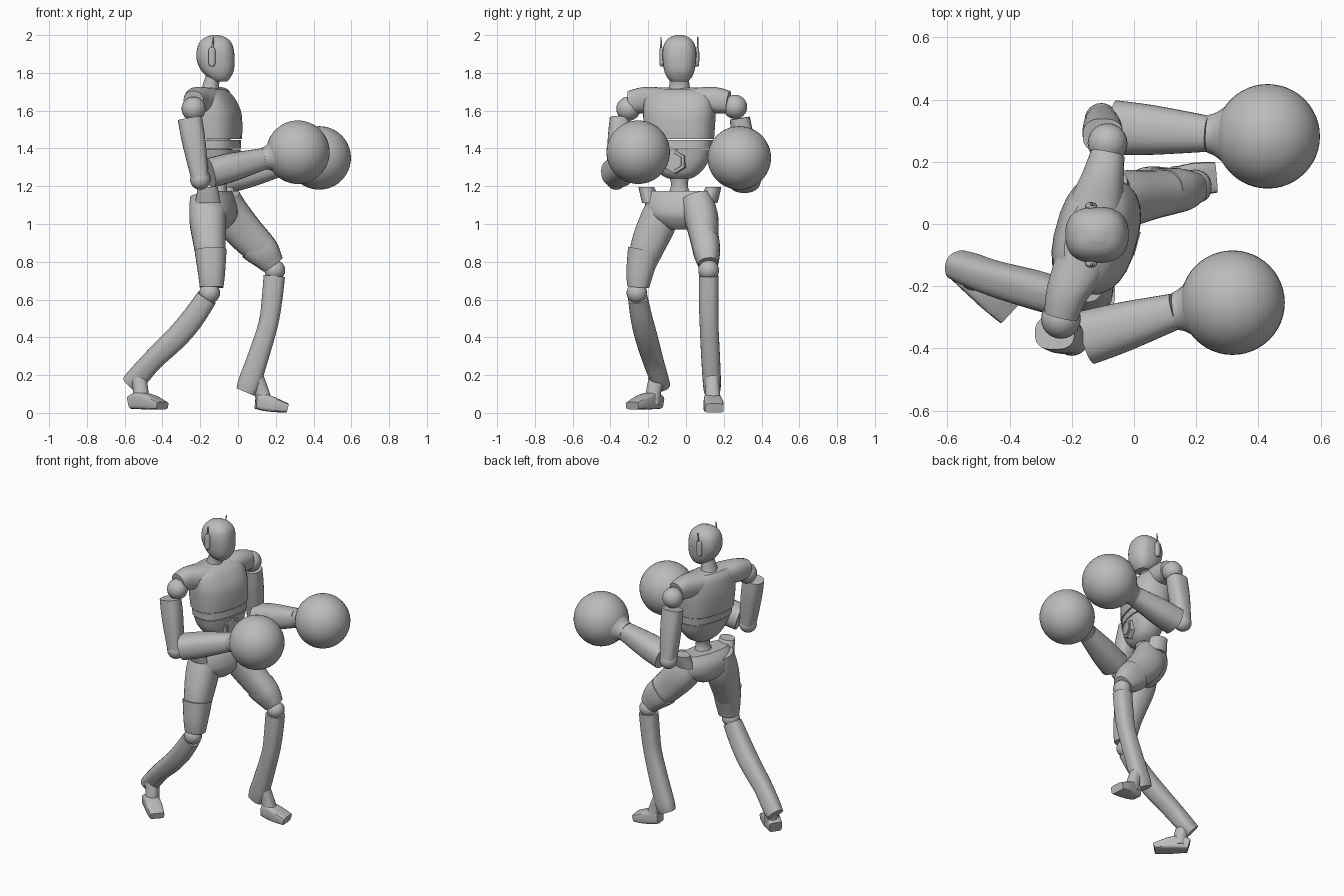
import bpy, bmesh, math
from mathutils import Vector, Matrix

cube = bpy.data.objects.get("Cube")
if cube:
    bpy.data.objects.remove(cube)

grey = bpy.data.materials.new("plain_grey")
grey.use_nodes = True
GREY = (0.5, 0.5, 0.5, 1)
grey.diffuse_color = GREY
grey.node_tree.nodes["Principled BSDF"].inputs["Base Color"].default_value = GREY

FRONT, UP = Vector((1, 0, 0)), Vector((0, 0, 1))
CHEST = Vector((0.96, -0.27, 0))     # the trunk is twisted to its right
MID_Y = -0.035


def finish(name, bm, angle=35):
    """Turn a bmesh into a shaded, coloured object."""
    bmesh.ops.recalc_face_normals(bm, faces=bm.faces)
    mesh = bpy.data.meshes.new(name)
    bm.to_mesh(mesh)
    bm.free()
    mesh.materials.append(grey)
    obj = bpy.data.objects.new(name, mesh)
    bpy.context.collection.objects.link(obj)
    bpy.ops.object.select_all(action='DESELECT')
    obj.select_set(True)
    bpy.context.view_layer.objects.active = obj
    bpy.ops.object.shade_smooth_by_angle(angle=math.radians(angle))
    return obj


def spline(rows, steps):
    """Catmull-Rom interpolation through rows of numbers."""
    out, last = [], len(rows) - 1
    for i in range(last):
        a, b, c, d = (rows[max(0, min(last, i + k))] for k in (-1, 0, 1, 2))
        for s in range(steps):
            t = s / steps
            out.append([q + t * (r - p) / 2
                        + t * t * (2 * p - 5 * q + 4 * r - s4) / 2
                        + t ** 3 * (3 * q - p - 3 * r + s4) / 2
                        for p, q, r, s4 in zip(a, b, c, d)])
    return out + [list(rows[-1])]


def loft(rows, ref=FRONT, power=2, sides=24, steps=4, flat=False):
    """Skin rounded sections (x, y, z, half size along ref, half size across)."""
    rows = spline(rows, steps)
    bm = bmesh.new()
    rings = []
    for i, row in enumerate(rows):
        nxt, prv = rows[min(i + 1, len(rows) - 1)], rows[max(i - 1, 0)]
        axis = UP if flat else (Vector(nxt[:3]) - Vector(prv[:3])).normalized()
        u = (ref - axis * ref.dot(axis)).normalized()
        v = axis.cross(u)
        ring = []
        for k in range(sides):
            a = math.tau * (k + 0.5) / sides
            c, s = math.cos(a), math.sin(a)
            c = math.copysign(abs(c) ** (2 / power), c)
            s = math.copysign(abs(s) ** (2 / power), s)
            ring.append(bm.verts.new(Vector(row[:3]) + u * c * row[3] + v * s * row[4]))
        rings.append(ring)
    for lo, hi in zip(rings, rings[1:]):
        for k in range(sides):
            j = (k + 1) % sides
            bm.faces.new((lo[k], lo[j], hi[j], hi[k]))
    bm.faces.new(rings[0])
    bm.faces.new(rings[-1])
    return bm


def part(name, rows, **options):
    return finish(name, loft(rows, **options))


def ball(name, centre, radius, segments=24):
    bm = bmesh.new()
    bmesh.ops.create_uvsphere(bm, u_segments=segments, v_segments=segments // 2,
                              radius=radius, matrix=Matrix.Translation(centre))
    return finish(name, bm)


def column(rows):
    """Sections on the body's centre line: (z, x, depth, width)."""
    return [(x, MID_Y, z, d, w) for z, x, d, w in rows]


# Head, with the visor sunk into the face
bm = loft(column([(1.755, -.095, .04, .045), (1.775, -.1, .06, .065),
                  (1.81, -.108, .085, .08), (1.86, -.117, .1, .088),
                  (1.91, -.12, .1, .09), (1.955, -.12, .088, .08),
                  (1.985, -.12, .06, .055), (2, -.12, .02, .02)]),
          power=2.5, sides=32, flat=True)
visor = [f for f in bm.faces if f.calc_center_median().x > -0.07
         and 1.83 < f.calc_center_median().z < 1.95]
bmesh.ops.inset_region(bm, faces=visor, thickness=0.004, depth=-0.007)
finish("head", bm)
part("neck", column([(1.68, -.15, .06, .075), (1.73, -.145, .045, .055),
                     (1.79, -.13, .04, .05)]), flat=True)
for side, label in ((-1, "right"), (1, "left")):
    y = MID_Y + side * 0.093
    part(label + "_ear", [(-.138, y, 1.835, .008, .008), (-.138, y, 1.85, .018, .012),
                          (-.138, y, 1.92, .018, .012), (-.138, y, 1.935, .008, .008)])
    part(label + "_antenna", [(-.135, y + side * .004, 1.93, .006, .005),
                              (-.13, y + side * .004, 1.99, .003, .003)])

# Trunk
part("chest", column([(1.715, -.15, .065, .12), (1.68, -.14, .1, .18),
                      (1.6, -.125, .128, .193), (1.52, -.12, .132, .19),
                      (1.45, -.117, .127, .185)]), ref=CHEST, power=2.5, flat=True)
part("rib_band", column([(1.445, -.115, .12, .18), (1.4, -.112, .118, .178)]),
     ref=CHEST, power=2.5, flat=True)
part("abdomen", column([(1.395, -.11, .115, .175), (1.33, -.105, .1, .155),
                        (1.27, -.1, .075, .11), (1.24, -.1, .045, .06)]),
     ref=CHEST, power=2.4, flat=True)
part("shoulder_yoke", [(-.235, -.295, 1.645, .06, .055), (-.215, -.22, 1.655, .07, .068),
                       (-.17, -.12, 1.655, .068, .085), (-.125, .05, 1.655, .068, .085),
                       (-.1, .15, 1.655, .07, .068), (-.085, .225, 1.645, .06, .055)],
     ref=UP, power=2.4)
part("waist", column([(1.27, -.1, .05, .06), (1.2, -.1, .04, .045),
                      (1.13, -.11, .06, .08)]), ref=CHEST, flat=True)
part("pelvis", column([(1.175, -.12, .07, .17), (1.12, -.125, .105, .185),
                       (1.05, -.12, .11, .175), (1, -.115, .08, .11),
                       (.97, -.11, .045, .05)]), ref=CHEST, power=2.3, flat=True)

# Hexagonal buckle in two steps
for name, radius, depth in (("buckle_rim", .068, .05), ("buckle_plate", .05, .065)):
    bm = bmesh.new()
    bmesh.ops.create_cone(bm, cap_ends=True, segments=6, radius1=radius, radius2=radius * .9,
                          depth=depth, matrix=Matrix.Translation((-.02, -.055, 1.33))
                          @ CHEST.to_track_quat('Z', 'Y').to_matrix().to_4x4())
    finish(name, bm, 20)

# Flared hip sockets
for label, x, y, out in (("right", -.16, -.18, -.03), ("left", -.075, .115, .03)):
    part(label + "_hip_flare", [(x, y, 1.11, .07, .05), (x, y + out * .6, 1.16, .06, .045),
                                (x, y + out, 1.195, .055, .04)], ref=CHEST, flat=True)

# Legs: thigh, sleeve above the knee, knee ball, shin, ankle
part("right_thigh", [(-.16, -.11, 1.14, .095, .08), (-.16, -.145, 1.02, .097, .1),
                     (-.15, -.2, .89, .085, .092), (-.143, -.24, .76, .068, .07),
                     (-.14, -.25, .68, .06, .06)], power=2.3)
part("right_knee_sleeve", [(-.145, -.222, .86, .085, .087), (-.14, -.245, .74, .072, .072),
                           (-.14, -.253, .665, .063, .058)], power=2.4)
ball("right_knee", (-.15, -.26, .635), .055)
part("right_shin", [(-.165, -.255, .61, .055, .052), (-.24, -.235, .5, .06, .058),
                    (-.325, -.21, .4, .06, .06), (-.45, -.175, .28, .055, .055),
                    (-.53, -.145, .19, .057, .05), (-.57, -.13, .15, .052, .045)], power=2.6)
part("right_ankle", [(-.53, -.15, .2, .045, .045), (-.515, -.17, .12, .04, .04),
                     (-.515, -.18, .05, .05, .045)], power=2.4)
part("left_thigh", [(-.08, .055, 1.13, .095, .085), (-.035, .08, 1.04, .105, .09),
                    (.05, .095, .94, .098, .078), (.12, .105, .87, .088, .07),
                    (.175, .115, .8, .066, .055)], power=2.3)
part("left_knee_sleeve", [(.09, .105, .895, .097, .074), (.14, .11, .845, .086, .07),
                          (.185, .118, .785, .062, .052)], power=2.5)
ball("left_knee", (.195, .12, .755), .055)
part("left_shin", [(.192, .12, .725, .057, .052), (.18, .12, .6, .055, .052),
                   (.16, .122, .47, .052, .05), (.108, .13, .3, .056, .05),
                   (.06, .137, .16, .06, .048), (.04, .138, .11, .052, .042)], power=2.6)
part("left_ankle", [(.085, .135, .22, .04, .04), (.12, .14, .13, .038, .038),
                    (.14, .142, .05, .045, .045)], power=2.4)

# Feet: blocky wedges from heel to toe
part("right_foot", [(-.56, -.15, .055, .035, .04), (-.52, -.18, .065, .045, .045),
                    (-.46, -.23, .055, .038, .05), (-.4, -.285, .038, .02, .045)],
     ref=UP, power=5, sides=16, steps=2)
part("left_foot", [(.095, .135, .06, .038, .04), (.14, .14, .055, .045, .045),
                   (.2, .145, .04, .037, .053), (.26, .15, .025, .025, .05)],
     ref=UP, power=5, sides=16, steps=2)

# Arms: shoulder ball, upper arm, elbow ball, forearm, cuff, round glove
ARMS = {
    "right": ((-.235, -.305, 1.61), (-.255, -.35, 1.56), (-.2, -.37, 1.235),
              (-.15, -.365, 1.27), (.135, -.28, 1.345), (.317, -.253, 1.38)),
    "left": ((-.085, .26, 1.62), (-.1, .285, 1.56), (-.105, .335, 1.235),
             (-.06, .31, 1.24), (.24, .29, 1.315), (.43, .282, 1.35)),
}
for label, points in ARMS.items():
    shoulder, top, elbow, start, wrist, glove = map(Vector, points)
    ball(label + "_shoulder", shoulder, .064)
    part(label + "_upper_arm", [(*top, .065, .054), (*top.lerp(elbow, .4), .062, .058),
                                (*elbow, .046, .05)], power=2.6)
    ball(label + "_elbow", elbow, .054)
    part(label + "_forearm", [(*start, .078, .088), (*start.lerp(wrist, .4), .076, .08),
                              (*wrist, .057, .058)], ref=UP, power=2.4)
    part(label + "_cuff", [(*wrist, .06, .062), (*wrist.lerp(glove, .12), .065, .07),
                           (*wrist.lerp(glove, .3), .09, .095)], ref=UP)
    ball(label + "_glove", glove, .168, 48)
